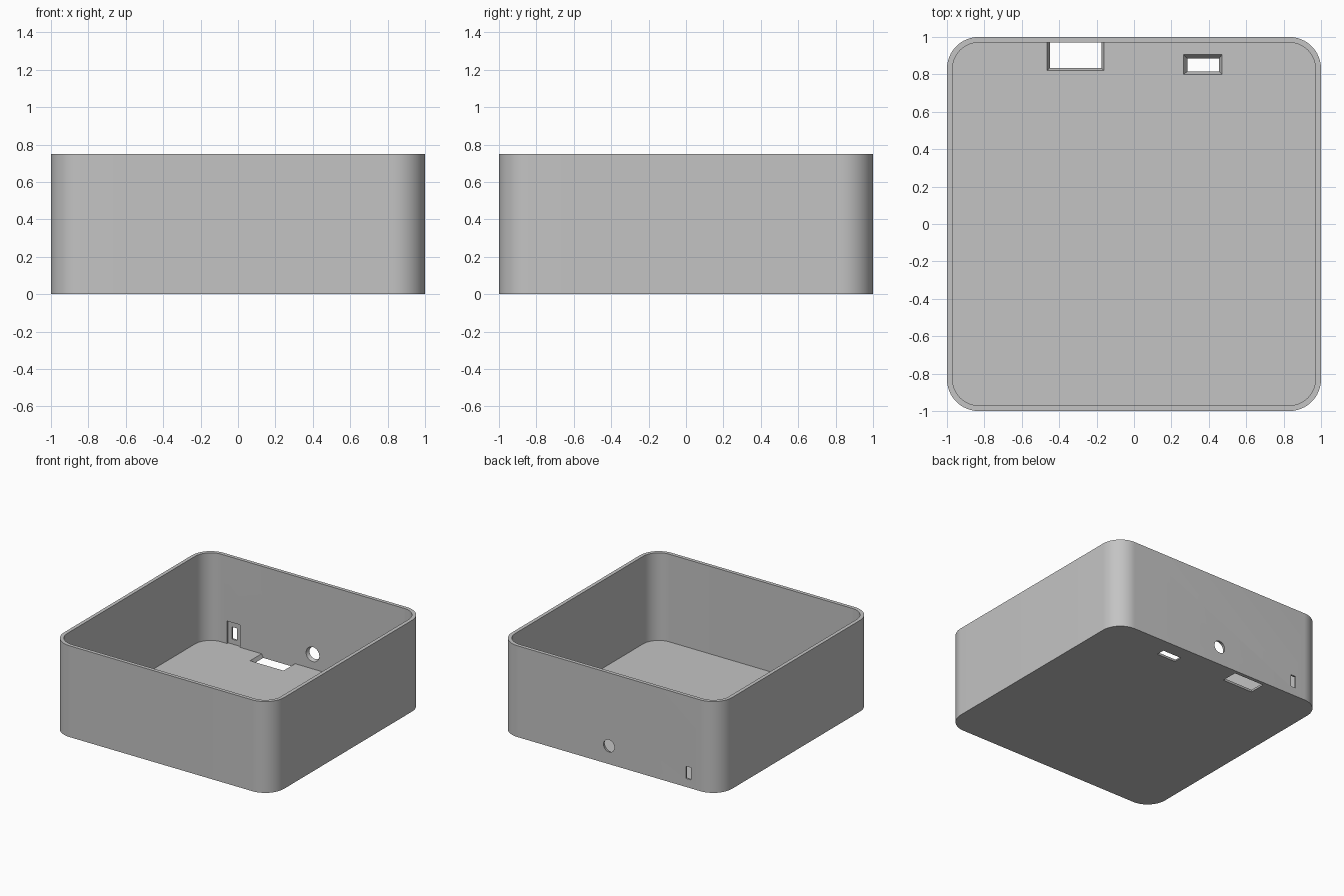
import bpy
import bmesh
from math import sin, cos, pi
from mathutils import Vector

cube = bpy.data.objects.get("Cube")
if cube:
    bpy.data.objects.remove(cube, do_unlink=True)

HALF, HEIGHT, WALL, FLOOR = 1.0, 0.75, 0.03, 0.03
INNER = HALF - WALL

grey = bpy.data.materials.new("plain grey")
grey.use_nodes = True
grey.diffuse_color = (0.55, 0.55, 0.55, 1)
grey.node_tree.nodes["Principled BSDF"].inputs["Base Color"].default_value = (0.55, 0.55, 0.55, 1)


def loft(name, ring_a, ring_b, extend=0.0):
    """Solid between two matching rings, optionally run on past both ends."""
    a = [Vector(p) for p in ring_a]
    b = [Vector(p) for p in ring_b]
    bm = bmesh.new()
    va = [bm.verts.new(p - (q - p) * extend) for p, q in zip(a, b)]
    vb = [bm.verts.new(q + (q - p) * extend) for p, q in zip(a, b)]
    n = len(a)
    bm.faces.new(va)
    bm.faces.new(vb)
    for i in range(n):
        j = (i + 1) % n
        bm.faces.new((va[i], va[j], vb[j], vb[i]))
    bmesh.ops.recalc_face_normals(bm, faces=bm.faces)
    mesh = bpy.data.meshes.new(name)
    bm.to_mesh(mesh)
    bm.free()
    mesh.materials.append(grey)
    obj = bpy.data.objects.new(name, mesh)
    bpy.context.collection.objects.link(obj)
    return obj


def rounded_square(half, radius, z, steps=16):
    points = []
    for k, (sx, sy) in enumerate(((1, 1), (-1, 1), (-1, -1), (1, -1))):
        for i in range(steps + 1):
            t = (k + i / steps) * pi / 2
            points.append((sx * (half - radius) + radius * cos(t),
                           sy * (half - radius) + radius * sin(t), z))
    return points


def floor_rect(x0, x1, y0, y1, z):
    return [(x0, y0, z), (x1, y0, z), (x1, y1, z), (x0, y1, z)]


def wall_rect(x0, x1, z0, z1, y):
    return [(x0, y, z0), (x1, y, z0), (x1, y, z1), (x0, y, z1)]


def wall_circle(radius, z, y, sides=32):
    return [(radius * cos(2 * pi * i / sides), y, z + radius * sin(2 * pi * i / sides))
            for i in range(sides)]


def cut(target, cutter):
    cutter.hide_render = True
    mod = target.modifiers.new("cut", 'BOOLEAN')
    mod.operation = 'DIFFERENCE'
    mod.solver = 'EXACT'
    mod.object = cutter
    bpy.context.view_layer.objects.active = target
    bpy.ops.object.modifier_apply(modifier=mod.name)
    bpy.data.objects.remove(cutter, do_unlink=True)


# Open box with rounded corners
box = loft("open_box", rounded_square(HALF, 0.17, 0), rounded_square(HALF, 0.17, HEIGHT))
cut(box, loft("cavity", rounded_square(INNER, 0.14, FLOOR),
              rounded_square(INNER, 0.14, HEIGHT + 0.1)))

# Floor openings, wider on the inside
cut(box, loft("large_floor_opening",
              floor_rect(-0.45, -0.175, 0.835, INNER, 0),
              floor_rect(-0.465, -0.16, 0.82, INNER, FLOOR), 0.5))
cut(box, loft("small_floor_opening",
              floor_rect(0.285, 0.455, 0.815, 0.885, 0),
              floor_rect(0.265, 0.47, 0.80, 0.905, FLOOR), 0.5))

# Round hole in the back wall, wider on the inside
cut(box, loft("round_hole", wall_circle(0.06, 0.15, INNER),
              wall_circle(0.05, 0.15, HALF), 0.5))

# Upright slot in the back wall, set in a shallow recess on the inside
cut(box, loft("slot_recess", wall_rect(-0.78, -0.66, FLOOR, 0.215, INNER - 0.02),
              wall_rect(-0.78, -0.66, FLOOR, 0.215, INNER + 0.015)))
cut(box, loft("slot", wall_rect(-0.745, -0.70, 0.07, 0.17, INNER),
              wall_rect(-0.745, -0.70, 0.07, 0.17, HALF), 0.5))

# Smooth corners with crisp rims
bpy.ops.object.select_all(action='DESELECT')
box.select_set(True)
bpy.context.view_layer.objects.active = box
bpy.ops.object.shade_smooth_by_angle(angle=pi / 9)
